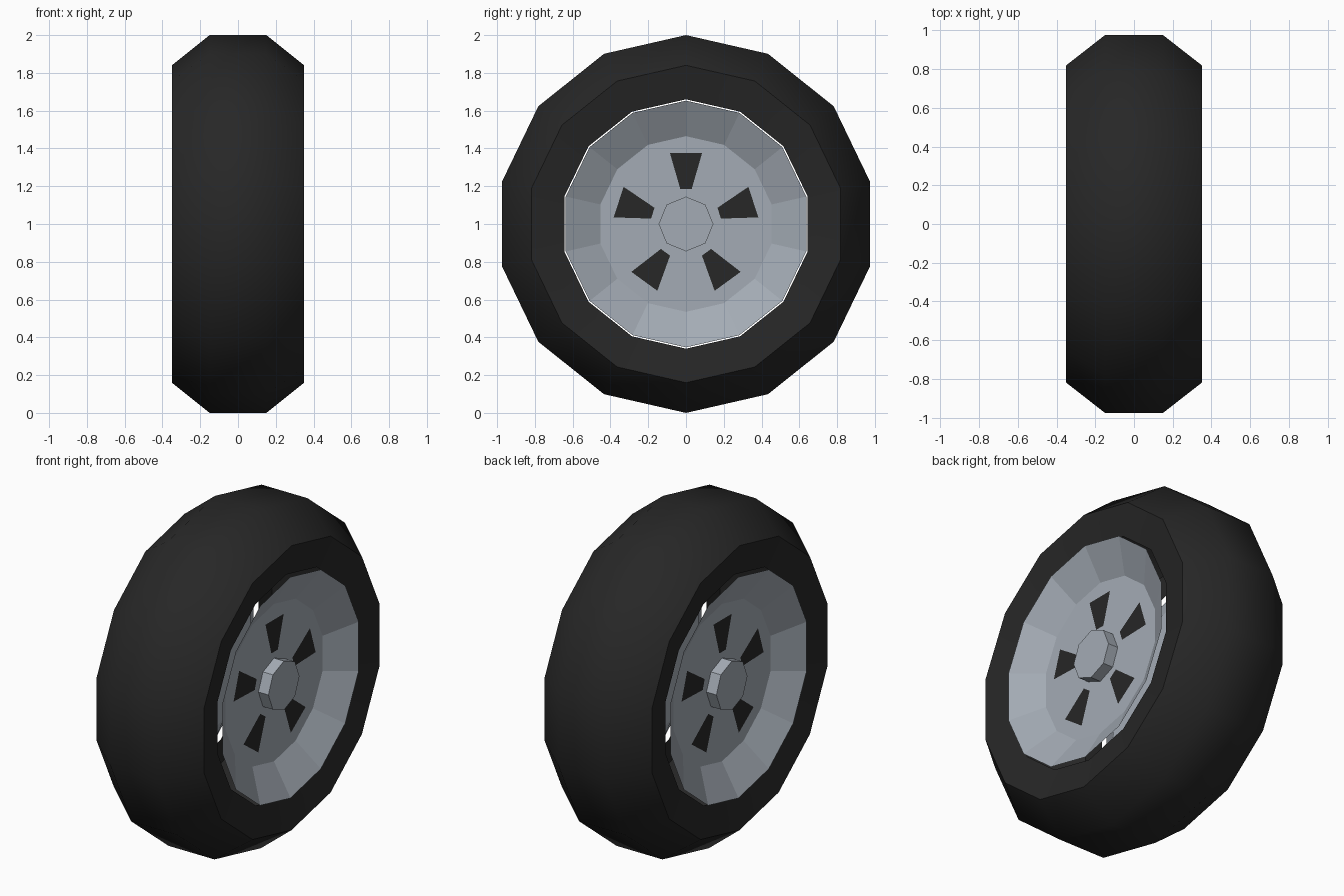
import bpy
import bmesh
from math import sin, cos, pi

cube = bpy.data.objects.get("Cube")
if cube:
    bpy.data.objects.remove(cube, do_unlink=True)

SIDES = 14
PLATE_X = 0.235   # depth of the flat wheel disc


def material(name, rgb):
    mat = bpy.data.materials.new(name)
    mat.use_nodes = True
    mat.diffuse_color = (*rgb, 1)
    mat.node_tree.nodes["Principled BSDF"].inputs["Base Color"].default_value = (*rgb, 1)
    return mat


def finish(name, bm, mat, mirror=False):
    mesh = bpy.data.meshes.new(name)
    bm.to_mesh(mesh)
    bm.free()
    mesh.materials.append(mat)
    obj = bpy.data.objects.new(name, mesh)
    obj.location.z = 1
    bpy.context.collection.objects.link(obj)
    if mirror:
        mod = obj.modifiers.new("both_sides", 'MIRROR')
        mod.use_mirror_merge = False
    return obj


def lathe(name, profile, sides, mat, cap=False, mirror=False):
    """Spin (x, radius) points around the axle."""
    bm = bmesh.new()
    angles = [2 * pi * i / sides for i in range(sides)]
    rings = [[bm.verts.new((x, r * sin(a), r * cos(a))) for a in angles]
             for x, r in profile]
    for p, q in zip(rings, rings[1:]):
        for i in range(sides):
            j = (i + 1) % sides
            bm.faces.new((p[i], q[i], q[j], p[j]))
    if cap:
        bm.faces.new(rings[-1][::-1])
    return finish(name, bm, mat, mirror)


rubber = material("black_rubber", (0.02, 0.02, 0.02))
metal = material("grey_metal", (0.37, 0.41, 0.46))

# Tire: hollow shell with bevelled shoulders and slightly dished sidewalls
half = [(0.15, 1.0), (0.35, 0.84), (0.315, 0.66)]
tire = lathe("tire", [(-x, r) for x, r in half[::-1]] + half, SIDES, rubber)
bpy.context.view_layer.objects.active = tire
tire.select_set(True)
bpy.ops.object.shade_smooth_by_angle(angle=pi / 4)
tire.select_set(False)

# Dished wheel discs and hub caps on both sides
lathe("wheel_disc", [(0.343, 0.653), (PLATE_X, 0.465)], SIDES, metal, cap=True, mirror=True)
lathe("hub_cap", [(PLATE_X, 0.145), (0.3, 0.145)], 8, metal, cap=True, mirror=True)

# Five dark tapered openings on each disc
bm = bmesh.new()
for k in range(5):
    a = 2 * pi * k / 5
    corners = [(-0.085, 0.375), (-0.03, 0.185), (0.03, 0.185), (0.085, 0.375)]
    bm.faces.new([bm.verts.new((PLATE_X + 0.004,
                                y * cos(a) + r * sin(a),
                                r * cos(a) - y * sin(a))) for y, r in corners])
finish("disc_openings", bm, rubber, mirror=True)
